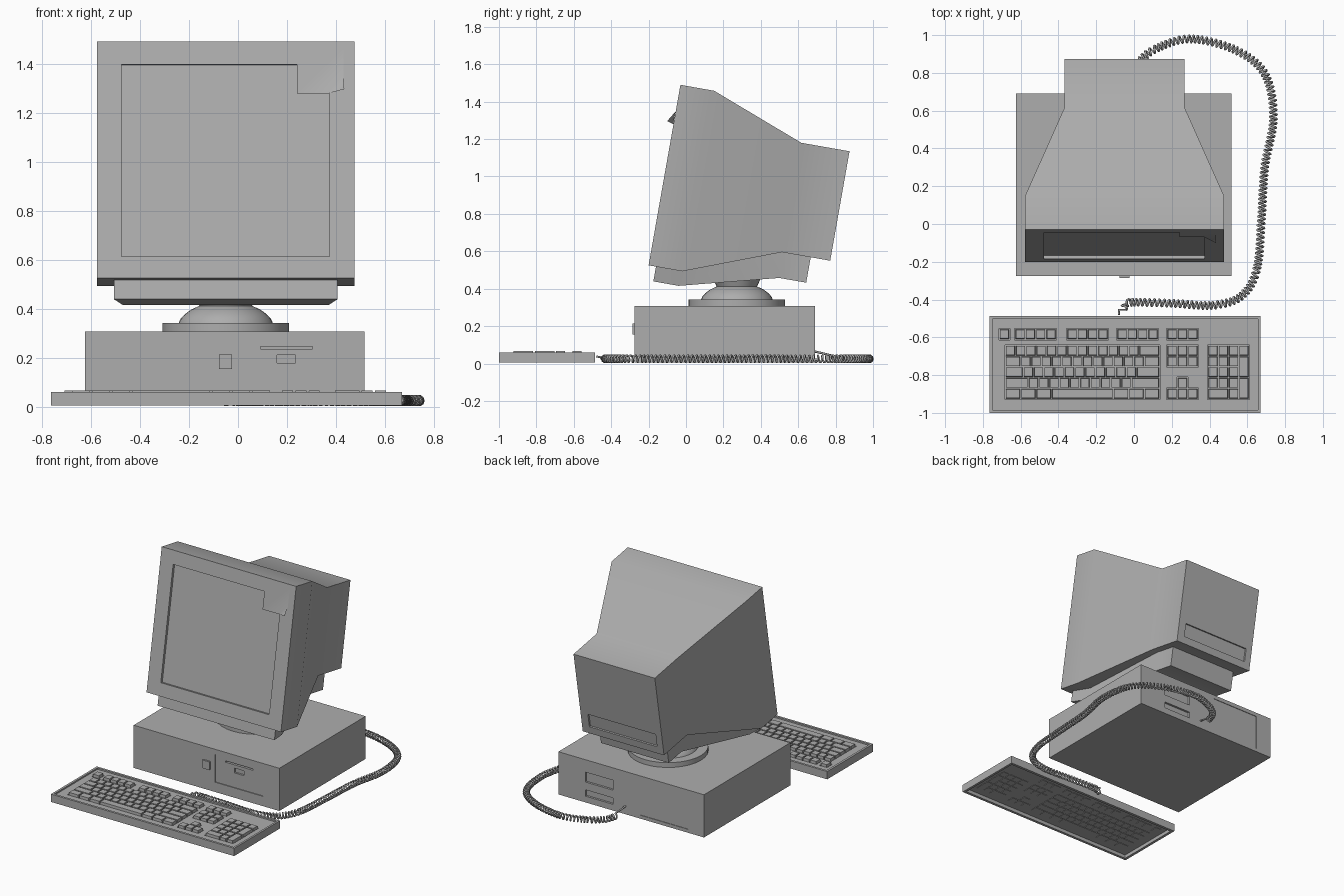
import bpy, bmesh, math
from mathutils import Matrix, Vector

if "Cube" in bpy.data.objects:
    bpy.data.objects.remove(bpy.data.objects["Cube"])

# Monitor space: x centred on the tube, y = depth behind the bezel, z = height
TILT = Matrix.Translation((-0.05, -0.2, 0.525)) @ Matrix.Rotation(math.radians(-10), 4, 'X')
WORLD = Matrix.Identity(4)

# Mid grey plastic for every part
PLASTIC = bpy.data.materials.new("grey_plastic")
PLASTIC.diffuse_color = (0.42, 0.42, 0.42, 1)
PLASTIC.use_nodes = True
PLASTIC.node_tree.nodes["Principled BSDF"].inputs["Base Color"].default_value = PLASTIC.diffuse_color


def smooth(ob, degrees=35):
    bpy.ops.object.select_all(action='DESELECT')
    ob.select_set(True)
    bpy.context.view_layer.objects.active = ob
    bpy.ops.object.shade_smooth_by_angle(angle=math.radians(degrees))


def finish(name, bm, matrix=WORLD):
    bm.transform(matrix)
    bmesh.ops.recalc_face_normals(bm, faces=bm.faces)
    mesh = bpy.data.meshes.new(name)
    bm.to_mesh(mesh)
    bm.free()
    mesh.materials.append(PLASTIC)
    ob = bpy.data.objects.new(name, mesh)
    bpy.context.collection.objects.link(ob)
    return ob


def add_box(bm, lo, hi, taper=0.0):
    made = bmesh.ops.create_cube(bm, size=1)['verts']
    for v in made:
        top = v.co.z > 0
        for i in range(3):
            s = 1 if v.co[i] > 0 else -1
            v.co[i] = hi[i] if s > 0 else lo[i]
            if top and i < 2:
                v.co[i] -= s * taper


def box(name, lo, hi, matrix=WORLD):
    bm = bmesh.new()
    add_box(bm, lo, hi)
    return finish(name, bm, matrix)


def cut(ob, lo, hi, matrix=WORLD):
    """Carve a box out of a part."""
    cutter = box("cutter", lo, hi, matrix)
    cutter.hide_render = True
    mod = ob.modifiers.new("cut", 'BOOLEAN')
    mod.operation, mod.solver, mod.object = 'DIFFERENCE', 'EXACT', cutter
    bpy.context.view_layer.objects.active = ob
    bpy.ops.object.modifier_apply(modifier=mod.name)
    bpy.data.objects.remove(cutter)


def loft(name, sections):
    """Rectangular sections (depth, bottom, top, half width) in monitor space."""
    bm = bmesh.new()
    rings = [[bm.verts.new((x, d, z)) for x, z in ((-w, a), (w, a), (w, b), (-w, b))]
             for d, a, b, w in sections]
    for r, s in zip(rings, rings[1:]):
        for i in range(4):
            j = (i + 1) % 4
            bm.faces.new((r[i], r[j], s[j], s[i]))
    bm.faces.new(rings[0])
    bm.faces.new(rings[-1])
    return finish(name, bm, TILT)


# System case with drive bay, floppy slot and rear openings
case = box("system_case", (-0.624, -0.275, 0.006), (0.516, 0.69, 0.308))
for lo, hi in [((0.012, -0.4, 0.075), (0.39, -0.269, 0.27)),
               ((0.092, -0.4, 0.235), (0.305, -0.25, 0.245)),
               ((0.16, -0.4, 0.178), (0.235, -0.255, 0.212)),
               ((0.09, 0.675, 0.15), (0.305, 0.8, 0.22)),
               ((0.09, 0.675, 0.05), (0.305, 0.8, 0.095)),
               ((-0.50, 0.686, 0.03), (-0.126, 0.8, 0.28))]:
    cut(case, lo, hi)
box("power_button", (-0.078, -0.287, 0.155), (-0.024, -0.265, 0.213))

# Swivel pedestal, turned profile
profile = [(0, 0.306), (0.258, 0.306), (0.258, 0.342), (0.192, 0.342), (0.185, 0.358), (0.168, 0.377),
           (0.142, 0.396), (0.108, 0.412), (0.13, 0.46), (0, 0.46)]
bm = bmesh.new()
pts = [bm.verts.new((r, 0, z)) for r, z in profile]
edges = [bm.edges.new(p) for p in zip(pts, pts[1:])]
bmesh.ops.spin(bm, geom=pts + edges, cent=(0, 0, 0), axis=(0, 0, 1), angle=math.tau,
               steps=32, use_merge=True)
bmesh.ops.remove_doubles(bm, verts=bm.verts, dist=1e-4)
smooth(finish("swivel_pedestal", bm, Matrix.Translation((-0.05, 0.272, 0))))

# Monitor housing with screen recess and rear label recess
housing = loft("monitor_housing", [(0, 0, 0.98, 0.526), (0.183, 0, 0.98, 0.526),
                                   (0.69, 0.193, 0.787, 0.318), (0.952, 0.193, 0.787, 0.318)])
cut(housing, (-0.4255, -0.1, 0.09), (0.4225, 0.018, 0.886), TILT)
cut(housing, (-0.27, 0.94, 0.245), (0.26, 1.1, 0.34), TILT)
smooth(housing)
smooth(loft("monitor_underbody", [(0.04, -0.08, 0.06, 0.457), (0.177, -0.08, 0.06, 0.42),
                                  (0.70, 0.055, 0.25, 0.265), (0.846, 0.055, 0.25, 0.265)]))

# Paper note stuck on the bezel, lower corner curled forward
bm = bmesh.new()
v = [bm.verts.new(p) for p in [(0.29, -0.001, 0.955), (0.29, -0.001, 0.766), (0.42, -0.001, 0.766),
                               (0.48, -0.001, 0.835), (0.48, -0.001, 0.955), (0.484, -0.036, 0.777)]]
bm.faces.new(v[:5])
bm.faces.new((v[3], v[2], v[5]))
smooth(finish("paper_note", bm, TILT), 80)

# Keyboard: hollow tray with shallow wells, keys laid out in units
UX, UY, TOP = 0.0545, 0.057, -0.642
keys, wells = bmesh.new(), []


def key(x, y, w=1.0, h=1.0):
    add_box(keys, (x + 0.003, y - h * UY + 0.003, 0.027),
            (x + w * UX - 0.003, y - 0.003, 0.066), 0.002)


def block(x, y, rows):
    """Rows of key widths sharing one well."""
    for i, row in enumerate(rows):
        cx = x
        for w in row:
            key(cx, y - i * UY, w)
            cx += w * UX
    wells.append((x, y - len(rows) * UY, x + sum(rows[0]) * UX, y))


block(-0.714, -0.555, [[1]])
for x, n in ((-0.63, 4), (-0.355, 4), (-0.09, 4), (0.175, 3)):
    block(x, -0.555, [[1] * n])
block(-0.682, TOP, [[1] * 13 + [2], [1.5] + [1] * 12 + [1.5], [1.75] + [1] * 11 + [2.25],
                    [2.25] + [1] * 10 + [2.75], [1.5] * 3 + [6] + [1.5] * 3])
block(0.175, TOP, [[1] * 3] * 2)
block(0.175 + UX, TOP - 3 * UY, [[1]])
block(0.175, TOP - 4 * UY, [[1] * 3])
block(0.391, TOP, [[1] * 4, [1] * 3, [1] * 3, [1] * 3, [2, 1]])
key(0.391 + 3 * UX, TOP - UY, 1, 2)
key(0.391 + 3 * UX, TOP - 3 * UY, 1, 2)

tray = box("keyboard_tray", (-0.764, -1.0, 0.005), (0.67, -0.487, 0.06))
cut(tray, (-0.748, -0.984, 0.05), (0.656, -0.503, 0.2))
cut(tray, (-0.745, -0.981, -0.1), (0.653, -0.506, 0.03))
for x0, y0, x1, y1 in wells:
    cut(tray, (x0 - 0.002, y0 - 0.002, 0.037), (x1 + 0.002, y1 + 0.002, 0.1))
finish("keyboard_keys", keys)

# Coiled cord: helix wound along a smooth path
path = [Vector(p) for p in [(-0.05, -0.44), (-0.02, -0.415), (0.2, -0.42), (0.42, -0.43), (0.57, -0.38),
                            (0.65, -0.24), (0.675, 0.03), (0.692, 0.3), (0.738, 0.56), (0.695, 0.79),
                            (0.54, 0.92), (0.3, 0.98), (0.12, 0.93), (0.03, 0.86), (0.0, 0.78)]]
ext = [2 * path[0] - path[1]] + path + [2 * path[-1] - path[-2]]
STEPS, PITCH, RADIUS = 10, 0.023, 0.018
cord, phase = [(-0.08, -0.48, 0.038), (-0.08, -0.455, 0.033)], 0.0
for a, b, c, d in zip(ext, ext[1:], ext[2:], ext[3:]):
    n = max(2, int((c - b).length / PITCH * STEPS))
    for i in range(n):
        t = i / n
        p = 0.5 * (2 * b + (c - a) * t + (2 * a - 5 * b + 4 * c - d) * t * t
                   + (3 * b - a - 3 * c + d) * t ** 3)
        g = ((c - a) + 2 * (2 * a - 5 * b + 4 * c - d) * t
             + 3 * (3 * b - a - 3 * c + d) * t * t).normalized()
        s = RADIUS * math.cos(phase)
        cord.append((p.x + g.y * s, p.y - g.x * s, 0.025 + RADIUS * math.sin(phase)))
        phase += math.tau / STEPS
cord += [(-0.005, 0.73, 0.055), (-0.01, 0.685, 0.065)]
curve = bpy.data.curves.new("coiled_cord", 'CURVE')
curve.dimensions = '3D'
curve.bevel_depth, curve.bevel_resolution, curve.use_fill_caps = 0.006, 1, True
curve.materials.append(PLASTIC)
spline = curve.splines.new('POLY')
spline.points.add(len(cord) - 1)
for pt, co in zip(spline.points, cord):
    pt.co = (*co, 1)
bpy.context.collection.objects.link(bpy.data.objects.new("coiled_cord", curve))
